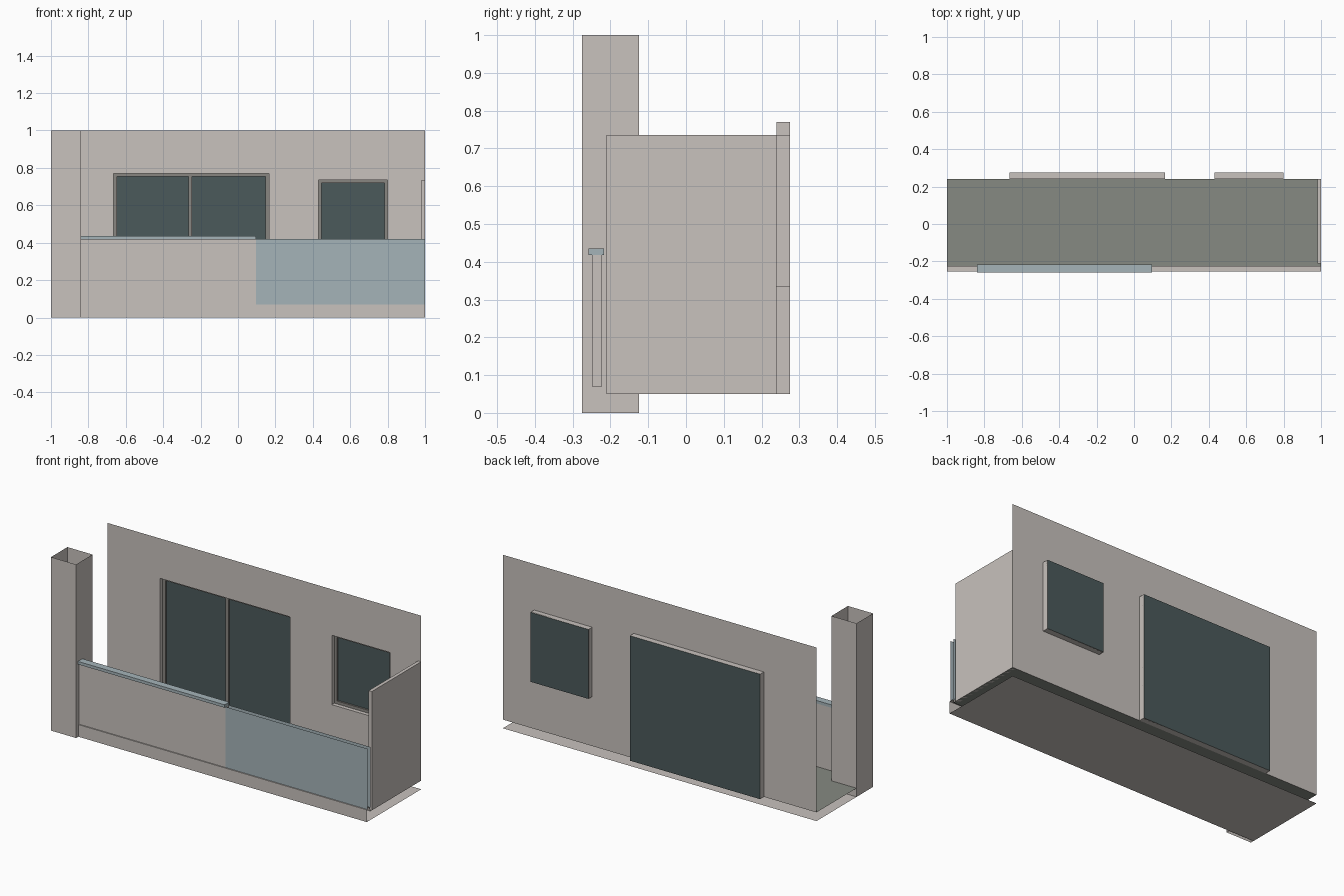
import bpy, bmesh
from mathutils import Vector

cube = bpy.data.objects.get("Cube")
if cube:
    bpy.data.objects.remove(cube, do_unlink=True)


def material(name, rgb):
    m = bpy.data.materials.new(name)
    m.use_nodes = True
    color = (*rgb, 1.0)
    m.diffuse_color = color
    bsdf = next(n for n in m.node_tree.nodes if n.type == 'BSDF_PRINCIPLED')
    bsdf.inputs["Base Color"].default_value = color
    bsdf.inputs["Roughness"].default_value = 0.8
    return m


PLASTER = material("beige plaster", (0.578, 0.539, 0.509))
TILE = material("grey green floor", (0.24, 0.255, 0.225))
DARK = material("dark window glass", (0.07, 0.102, 0.104))
FRAME = material("grey frame", (0.25, 0.238, 0.22))
BLUE = material("pale blue panel", (0.376, 0.456, 0.485))


def finish(name, bm, mat):
    mesh = bpy.data.meshes.new(name)
    bm.to_mesh(mesh)
    bm.free()
    mesh.materials.append(mat)
    obj = bpy.data.objects.new(name, mesh)
    bpy.context.collection.objects.link(obj)
    return obj


def box(name, x, y, z, mat, skip=""):
    """Box from three ranges; skip lists open sides: l r f b d u."""
    bm = bmesh.new()
    bmesh.ops.create_cube(bm, size=1)
    dirs = dict(l=(-1, 0, 0), r=(1, 0, 0), f=(0, -1, 0),
                b=(0, 1, 0), d=(0, 0, -1), u=(0, 0, 1))
    bm.normal_update()
    dead = [f for f in bm.faces
            if any(f.normal.dot(Vector(dirs[s])) > 0.9 for s in skip)]
    bmesh.ops.delete(bm, geom=dead, context='FACES')
    for v in bm.verts:
        v.co = [r[0] + (c + 0.5) * (r[1] - r[0]) for r, c in zip((x, y, z), v.co)]
    return finish(name, bm, mat)


def sheet(name, profile, mat):
    """Extrude an open (y, z) profile across the full width."""
    bm = bmesh.new()
    rows = [[bm.verts.new((x, y, z)) for x in (-1, 1)] for y, z in profile]
    for a, b in zip(rows, rows[1:]):
        bm.faces.new((a[0], a[1], b[1], b[0]))
    return finish(name, bm, mat)


WALL_Y, GLASS_Y = 0.24, 0.275
FLOOR_Z, CURB_Z = 0.05, 0.07
DOOR = ((-0.665, 0.165), (FLOOR_Z, 0.77))
WINDOW = ((0.43, 0.80), (0.335, 0.735))

# Balcony base: underside, front fascia and curb, then the floor
sheet("base_and_curb", [(WALL_Y, 0), (-0.255, 0), (-0.255, CURB_Z),
                        (-0.225, CURB_Z), (-0.225, FLOOR_Z)], PLASTER)
sheet("floor", [(-0.225, FLOOR_Z), (WALL_Y, FLOOR_Z)], TILE)

# Back wall sheet with two openings
bm = bmesh.new()
xs = [-1, *DOOR[0], *WINDOW[0], 1]
zs = [FLOOR_Z, WINDOW[1][0], WINDOW[1][1], DOOR[1][1], 1]
grid = [[bm.verts.new((x, WALL_Y, z)) for z in zs] for x in xs]
for i in range(len(xs) - 1):
    for j in range(len(zs) - 1):
        mx, mz = (xs[i] + xs[i + 1]) / 2, (zs[j] + zs[j + 1]) / 2
        if any(o[0][0] < mx < o[0][1] and o[1][0] < mz < o[1][1]
               for o in (DOOR, WINDOW)):
            continue
        bm.faces.new((grid[i][j], grid[i + 1][j], grid[i + 1][j + 1], grid[i][j + 1]))
finish("back_wall", bm, PLASTER)


# Door and window: reveal, glass and frame bars
def opening(name, x, z, mullions=()):
    w = 0.017
    box(name + "_reveal", x, (WALL_Y, GLASS_Y), z, PLASTER, "fb")
    box(name + "_glass", x, (WALL_Y, GLASS_Y), z, DARK, "lrfdu")
    y = (GLASS_Y - 0.012, GLASS_Y - 0.002)
    inner = (z[0] + w, z[1] - w)
    box(name + "_frame_top", x, y, (inner[1], z[1]), FRAME)
    box(name + "_frame_bottom", x, y, (z[0], inner[0]), FRAME)
    box(name + "_frame_left", (x[1] - w, x[1]), y, inner, FRAME)
    box(name + "_frame_right", (x[0], x[0] + w), y, inner, FRAME)
    for m in mullions:
        box(name + "_mullion", (m - 0.01, m + 0.01), y, inner, FRAME)


opening("door", *DOOR, mullions=(-0.255,))
opening("window", *WINDOW)

# Hollow corner column and side partition
box("column", (-1, -0.84), (-0.275, -0.125), (0, 1), PLASTER, "ud")
box("side_wall", (0.98, 1), (-0.21, WALL_Y), (FLOOR_Z, 0.735), PLASTER)

# Railing: solid parapet with coping, then a hollow blue panel
RAIL_Y = (-0.249, -0.222)
box("parapet", (-0.84, 0.095), RAIL_Y, (CURB_Z, 0.418), PLASTER)
box("parapet_coping", (-0.84, 0.095), (-0.258, -0.217), (0.418, 0.435), BLUE)
box("railing_panel", (0.095, 1), RAIL_Y, (CURB_Z, 0.42), BLUE, "lrud")
